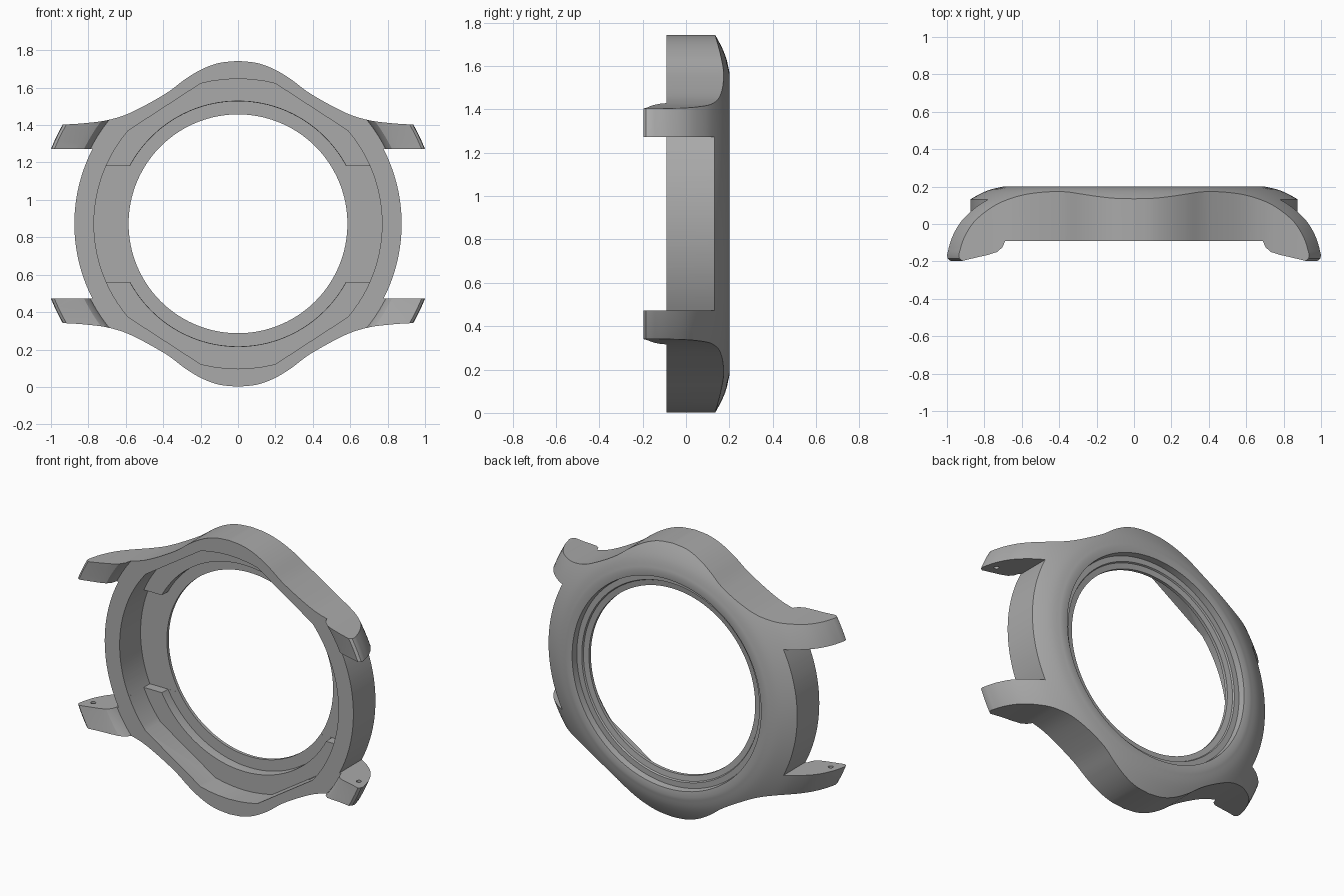
import bpy, bmesh, math
from mathutils import Vector

old = bpy.data.objects.get("Cube")
if old:
    bpy.data.objects.remove(old, do_unlink=True)

CZ = 0.872          # height of the case centre
BODY_R = 0.875      # side wall radius
LUG_Z = 0.40        # inner face of the lugs, from the centre
SEGMENTS = 160

steel = bpy.data.materials.new("brushed grey")
steel.use_nodes = True
grey = (0.40, 0.40, 0.40, 1)
steel.diffuse_color = grey
steel.node_tree.nodes["Principled BSDF"].inputs["Base Color"].default_value = grey


def make_object(name, bm):
    bmesh.ops.recalc_face_normals(bm, faces=bm.faces)
    mesh = bpy.data.meshes.new(name)
    bm.to_mesh(mesh)
    bm.free()
    mesh.materials.append(steel)
    obj = bpy.data.objects.new(name, mesh)
    bpy.context.collection.objects.link(obj)
    return obj


def revolve(name, section):
    """Spin a closed (radius, y) section around the case axis."""
    bm = bmesh.new()
    rings = []
    for i in range(SEGMENTS):
        a = math.tau * i / SEGMENTS
        rings.append([bm.verts.new((r * math.cos(a), y, CZ + r * math.sin(a))) for r, y in section])
    n = len(section)
    for i in range(SEGMENTS):
        a, b = rings[i], rings[(i + 1) % SEGMENTS]
        for j in range(n):
            k = (j + 1) % n
            bm.faces.new((a[j], a[k], b[k], b[j]))
    return make_object(name, bm)


def prism(name, outline, y0, y1):
    """Extrude an (x, z) outline, given from the centre, along y."""
    bm = bmesh.new()
    face = bm.faces.new([bm.verts.new((x, y0, CZ + z)) for x, z in outline])
    out = bmesh.ops.extrude_face_region(bm, geom=[face])
    moved = [v for v in out["geom"] if isinstance(v, bmesh.types.BMVert)]
    bmesh.ops.translate(bm, verts=moved, vec=(0, y1 - y0, 0))
    return make_object(name, bm)


def smooth_curve(points, steps=6):
    """Catmull-Rom curve through the points."""
    p = [Vector(q) for q in points]
    p = [2 * p[0] - p[1]] + p + [2 * p[-1] - p[-2]]
    out = []
    for a, b, c, d in zip(p, p[1:], p[2:], p[3:]):
        for s in range(steps):
            t = s / steps
            out.append((b * 2 + (c - a) * t + (a * 2 - b * 5 + c * 4 - d) * t * t
                        + (b * 3 - a - c * 3 + d) * t ** 3) / 2)
    return [tuple(q) for q in out + [p[-2]]]


def arc(radius, start, end, steps):
    return [(radius * math.cos(start + (end - start) * i / steps),
             radius * math.sin(start + (end - start) * i / steps)) for i in range(steps + 1)]


def four_way(quarter):
    """Mirror a quarter outline, running from +x to +z, all the way round."""
    half = quarter + [(-x, z) for x, z in reversed(quarter)]
    full = half + [(x, -z) for x, z in reversed(half)]
    clean = []
    for q in full:
        if not clean or math.dist(q, clean[-1]) > 1e-5:
            clean.append(q)
    return clean[:-1] if math.dist(clean[0], clean[-1]) < 1e-5 else clean


def cut(target, tool, operation):
    mod = target.modifiers.new("shape", 'BOOLEAN')
    mod.object, mod.operation, mod.solver = tool, operation, 'EXACT'
    bpy.context.view_layer.objects.active = target
    bpy.ops.object.modifier_apply(modifier=mod.name)
    bpy.data.objects.remove(tool, do_unlink=True)


# Case section: bore, display recess, dome falling to the lug tips, lug underside
dome = smooth_curve([(0.70, 0.20), (0.78, 0.18), (0.87, 0.135), (0.94, 0.085),
                     (1.01, 0.01), (1.055, -0.08), (1.077, -0.165)], 4)
underside = [(1.074, -0.185), (1.06, -0.197), (0.95, -0.165), (0.915, -0.15),
             (0.895, -0.125), (0.885, -0.09)]
bore = [(0.67, -0.09), (0.655, 0.075), (0.655, 0.12), (0.585, 0.12), (0.585, 0.14),
        (0.62, 0.145), (0.625, 0.155), (0.66, 0.155), (0.665, 0.195)]
case = revolve("watch_case", dome + underside + bore)

# Plan outline: round sides, straight lug inner faces, wavy shoulders
lug_angle = math.asin(LUG_Z / BODY_R)
shoulder = smooth_curve([(1.15, 0.525), (0.93, 0.531), (0.80, 0.54), (0.69, 0.556), (0.57, 0.596),
                         (0.39, 0.694), (0.28, 0.775), (0.19, 0.828), (0.10, 0.86), (0, 0.871)])
outline = four_way(arc(BODY_R, 0, lug_angle, 16) + [(1.15, LUG_Z)] + shoulder)
cut(case, prism("outline_tool", outline, -0.4, 0.4), 'INTERSECT')

# Movement cavity, down to the upper and lower ledges
pocket_quarter = arc(0.77, 0, math.radians(40.3), 16) + [(0.20, 0.75), (0.14, 0.763), (0.07, 0.772), (0, 0.775)]
cut(case, prism("cavity_tool", four_way(pocket_quarter), -0.4, 0.06), 'DIFFERENCE')

# Deeper pockets at the sides, between the ledges
side = arc(0.77, 0, math.asin(0.31 / 0.77), 16) + [(0, 0.31)]
cut(case, prism("side_pocket_tool", four_way(side), -0.4, 0.1205), 'DIFFERENCE')

# Strap pin holes in the inner faces of the lugs
for sx in (-1, 1):
    pin = [(sx * 0.935 + x, -0.12 + y) for x, y in arc(0.015, 0, math.tau, 12)[:-1]]
    bm = bmesh.new()
    face = bm.faces.new([bm.verts.new((x, y, CZ - LUG_Z - 0.05)) for x, y in pin])
    out = bmesh.ops.extrude_face_region(bm, geom=[face])
    tops = [v for v in out["geom"] if isinstance(v, bmesh.types.BMVert)]
    bmesh.ops.translate(bm, verts=tops, vec=(0, 0, 2 * LUG_Z + 0.1))
    cut(case, make_object("pin_hole_tool", bm), 'DIFFERENCE')

# Smooth curved walls, crisp machined edges
bpy.ops.object.select_all(action='DESELECT')
case.select_set(True)
bpy.context.view_layer.objects.active = case
bpy.ops.object.shade_smooth_by_angle(angle=math.radians(28))
